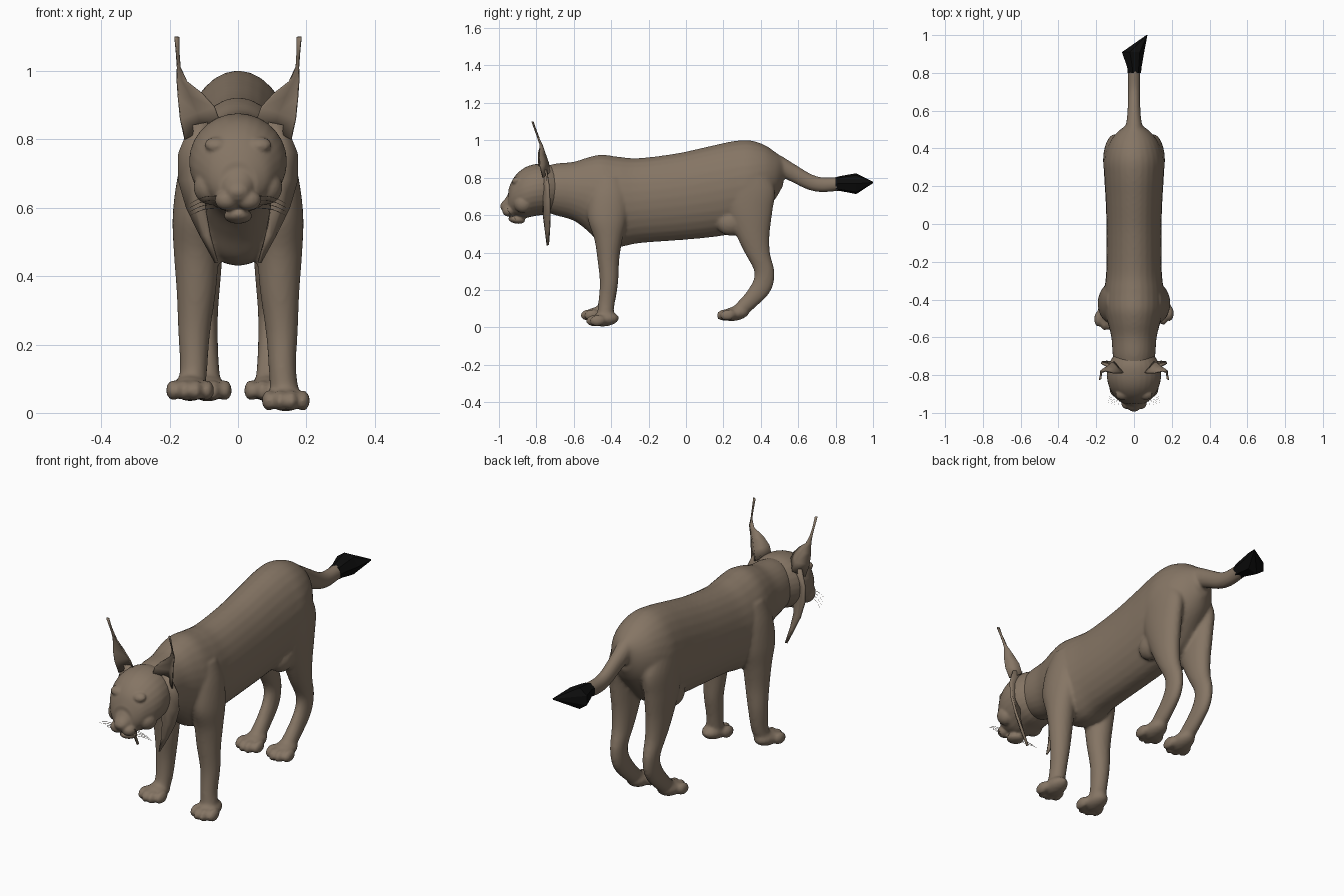
import bpy, bmesh, math
from mathutils import Vector, Matrix


def material(name, rgb):
    m = bpy.data.materials.new(name)
    m.diffuse_color = (*rgb, 1)
    return m


FUR = material("brown fur", (0.235, 0.178, 0.128))
BLACK = material("black fur", (0.004, 0.004, 0.004))


def spline(rows, steps):
    """Catmull-Rom interpolation through rows of numbers."""
    rows = [Vector(r) for r in rows]
    p = [rows[0]] + rows + [rows[-1]]
    out = []
    for i in range(1, len(p) - 2):
        a, b, c, d = p[i - 1:i + 3]
        for s in range(steps):
            t = s / steps
            out.append(0.5 * (2 * b + (c - a) * t + (2 * a - 5 * b + 4 * c - d) * t * t
                              + (3 * b - a - 3 * c + d) * t ** 3))
    return out + [rows[-1]]


def loft(bm, rows, sides=28, steps=5):
    """Rows: x, y, z, half width, half depth, tilt of the depth axis in the yz plane."""
    rings = []
    for x, y, z, w, d, tilt in spline(rows, steps):
        axis = Vector((0, math.cos(math.radians(tilt)), math.sin(math.radians(tilt))))
        ring = []
        for k in range(sides):
            a = math.tau * k / sides
            ring.append(bm.verts.new(Vector((x + w * math.cos(a), y, z)) + axis * d * math.sin(a)))
        rings.append(ring)
    for r, s in zip(rings, rings[1:]):
        for k in range(sides):
            n = (k + 1) % sides
            bm.faces.new((r[k], r[n], s[n], s[k]))
    bm.faces.new(rings[0][::-1])
    bm.faces.new(rings[-1])


def blob(bm, centre, radii, tilt=0):
    mat = (Matrix.Translation(centre) @ Matrix.Rotation(math.radians(tilt), 4, 'X')
           @ Matrix.Diagonal((*radii, 1)))
    bmesh.ops.create_uvsphere(bm, u_segments=18, v_segments=12, radius=1, matrix=mat)


def finish(name, bm, mat, voxel=0, smooth=True, blend=4):
    bmesh.ops.recalc_face_normals(bm, faces=bm.faces)
    mesh = bpy.data.meshes.new(name)
    bm.to_mesh(mesh)
    bm.free()
    mesh.materials.append(mat)
    ob = bpy.data.objects.new(name, mesh)
    bpy.context.collection.objects.link(ob)
    for f in mesh.polygons:
        f.use_smooth = smooth
    if voxel:  # fuse overlapping volumes into one skin
        r = ob.modifiers.new("fuse", 'REMESH')
        r.mode, r.voxel_size, r.use_smooth_shade = 'VOXEL', voxel, True
        s = ob.modifiers.new("soften", 'SMOOTH')
        s.factor, s.iterations = 0.5, blend
    return ob


def side_rows(rows):
    """Rows y, top, bottom, half width -> upright loft rings."""
    return [(0, y, (t + b) / 2, w, (t - b) / 2, 90) for y, t, b, w in rows]


def paw(bm, x, y, z, tilt=0):
    """Pad plus four toes; y is the toe front, z the sole."""
    blob(bm, (x, y + 0.10, z + 0.038), (0.052, 0.078, 0.038), tilt)
    for k in range(4):
        dx = (k - 1.5) * 0.033
        back = 0.020 if k in (0, 3) else 0
        blob(bm, (x + dx, y + 0.042 + back, z + 0.031), (0.021, 0.042, 0.030), tilt)


# torso with neck, and tail
bm = bmesh.new()
loft(bm, side_rows([
    (-0.78, 0.85, 0.63, 0.095), (-0.70, 0.875, 0.60, 0.112), (-0.60, 0.885, 0.57, 0.120),
    (-0.52, 0.91, 0.51, 0.140), (-0.45, 0.923, 0.445, 0.158), (-0.36, 0.912, 0.43, 0.158),
    (-0.25, 0.905, 0.45, 0.147), (-0.05, 0.93, 0.465, 0.145), (0.12, 0.967, 0.48, 0.150),
    (0.25, 0.995, 0.50, 0.158), (0.34, 1.00, 0.53, 0.160), (0.42, 0.975, 0.62, 0.135),
    (0.48, 0.935, 0.69, 0.095), (0.52, 0.905, 0.76, 0.045)]))
loft(bm, [(0, 0.40, 0.91, 0.06, 0.06, 80), (0, 0.50, 0.862, 0.046, 0.052, 65),
          (0, 0.58, 0.82, 0.036, 0.045, 62), (0, 0.66, 0.778, 0.033, 0.042, 70),
          (0, 0.73, 0.762, 0.033, 0.040, 88), (0, 0.83, 0.768, 0.034, 0.036, 92)], 20)

# legs and paws; the near front paw stands slightly ahead and higher
for s in (-1, 1):
    lift, ahead = (0.03, -0.03) if s < 0 else (0, 0)
    loft(bm, [(s * 0.085, -0.41, 0.80, 0.060, 0.08, 0), (s * 0.110, -0.415, 0.70, 0.065, 0.105, 0),
              (s * 0.122, -0.42, 0.58, 0.069, 0.105, 0), (s * 0.122, -0.415, 0.47, 0.066, 0.075, 0),
              (s * 0.122, -0.415, 0.36, 0.058, 0.058, 0), (s * 0.128, -0.412, 0.24, 0.047, 0.049, 0),
              (s * 0.130, -0.425, 0.13, 0.040, 0.044, 0),
              (s * 0.138, -0.435 + ahead / 2, 0.04 + lift, 0.044, 0.044, 0)])
    paw(bm, s * 0.140, -0.535 + ahead, lift + 0.005, 6)
    loft(bm, [(s * 0.090, 0.32, 0.86, 0.058, 0.10, 0), (s * 0.098, 0.335, 0.74, 0.064, 0.140, 0),
              (s * 0.100, 0.340, 0.62, 0.062, 0.122, 0), (s * 0.098, 0.355, 0.50, 0.055, 0.092, -3),
              (s * 0.096, 0.380, 0.40, 0.046, 0.070, -5), (s * 0.094, 0.418, 0.30, 0.036, 0.055, -5),
              (s * 0.092, 0.405, 0.22, 0.033, 0.054, -28), (s * 0.090, 0.345, 0.145, 0.034, 0.045, -48),
              (s * 0.088, 0.275, 0.080, 0.038, 0.038, -55)])
    paw(bm, s * 0.088, 0.162, 0.035, 10)
    # flank fold between belly and thigh
    blob(bm, (s * 0.085, 0.24, 0.56), (0.055, 0.08, 0.07))
finish("body", bm, FUR, 0.009)

# head: skull, muzzle, jaw, brows, cheeks
bm = bmesh.new()
loft(bm, side_rows([
    (-0.69, 0.855, 0.63, 0.105), (-0.75, 0.875, 0.605, 0.136), (-0.81, 0.872, 0.595, 0.143),
    (-0.86, 0.855, 0.585, 0.133), (-0.90, 0.825, 0.59, 0.112), (-0.93, 0.785, 0.60, 0.088),
    (-0.95, 0.735, 0.61, 0.056)]))
loft(bm, side_rows([(-0.88, 0.76, 0.59, 0.06), (-0.94, 0.725, 0.60, 0.050),
                    (-0.965, 0.69, 0.61, 0.040), (-0.985, 0.668, 0.625, 0.027)]), 20)
blob(bm, (0, -0.978, 0.647), (0.027, 0.016, 0.018))
blob(bm, (0, -0.905, 0.576), (0.042, 0.045, 0.022), -8)
for s in (-1, 1):
    blob(bm, (s * 0.032, -0.948, 0.622), (0.036, 0.034, 0.030))
    blob(bm, (s * 0.062, -0.905, 0.785), (0.036, 0.028, 0.020), 30)
    blob(bm, (s * 0.068, -0.918, 0.738), (0.016, 0.014, 0.011))
    blob(bm, (s * 0.085, -0.87, 0.66), (0.045, 0.050, 0.050))
finish("head", bm, FUR, 0.006, blend=3)


def flap(name, outline, thickness):
    """Thin sheet through paired edge points, front to back."""
    bm = bmesh.new()
    pairs = [(bm.verts.new(a), bm.verts.new((Vector(a) + Vector(b)) / 2 + Vector((0, bow, 0))),
              bm.verts.new(b)) for a, b, bow in outline]
    for p, q in zip(pairs, pairs[1:]):
        for k in (0, 1):
            bm.faces.new((p[k], p[k + 1], q[k + 1], q[k]))
    ob = finish(name, bm, FUR)
    ob.modifiers.new("thickness", 'SOLIDIFY').thickness = thickness
    ob.modifiers["thickness"].offset = 0


for s, side in ((-1, "left"), (1, "right")):
    # cupped ear running up into a thin hair tuft
    flap(side + "_ear", [
        ((s * 0.055, -0.785, 0.855), (s * 0.155, -0.765, 0.80), 0.045),
        ((s * 0.070, -0.790, 0.895), (s * 0.168, -0.780, 0.86), 0.050),
        ((s * 0.105, -0.790, 0.933), (s * 0.174, -0.785, 0.92), 0.035),
        ((s * 0.150, -0.780, 0.968), (s * 0.178, -0.780, 0.975), 0.012),
        ((s * 0.168, -0.785, 1.01), (s * 0.177, -0.792, 1.01), 0.002),
        ((s * 0.172, -0.800, 1.05), (s * 0.180, -0.806, 1.05), 0),
        ((s * 0.173, -0.818, 1.10), (s * 0.185, -0.824, 1.10), 0)], 0.006)
    # hanging cheek ruff
    flap(side + "_cheek_ruff", [
        ((s * 0.090, -0.750, 0.85), (s * 0.140, -0.750, 0.84), 0),
        ((s * 0.090, -0.755, 0.77), (s * 0.172, -0.735, 0.76), -0.012),
        ((s * 0.090, -0.760, 0.68), (s * 0.172, -0.730, 0.68), -0.015),
        ((s * 0.095, -0.760, 0.60), (s * 0.148, -0.728, 0.60), -0.010),
        ((s * 0.082, -0.750, 0.52), (s * 0.108, -0.730, 0.52), -0.005),
        ((s * 0.060, -0.740, 0.44), (s * 0.064, -0.736, 0.44), 0)], 0.012)
    # whiskers
    bm = bmesh.new()
    for k in range(4):
        z = 0.635 - 0.012 * k
        loft(bm, [(s * 0.05, -0.95, z, 0.001, 0.001, 90),
                  (s * 0.10, -0.955 + 0.008 * k, z - 0.004, 0.001, 0.001, 90),
                  (s * 0.14, -0.945 + 0.012 * k, z - 0.022, 0.0005, 0.0005, 90)], 4, 3)
    finish(side + "_whiskers", bm, FUR)

# faceted black tail tuft with a skewed tip
bm = bmesh.new()
loft(bm, [(0, 0.80, 0.767, 0.037, 0.037, 90), (0, 0.83, 0.769, 0.040, 0.042, 90),
          (-0.008, 0.91, 0.768, 0.062, 0.057, 90), (0.068, 1.0, 0.775, 0.003, 0.004, 90)], 7, 1)
finish("tail_tuft", bm, BLACK, smooth=False)
